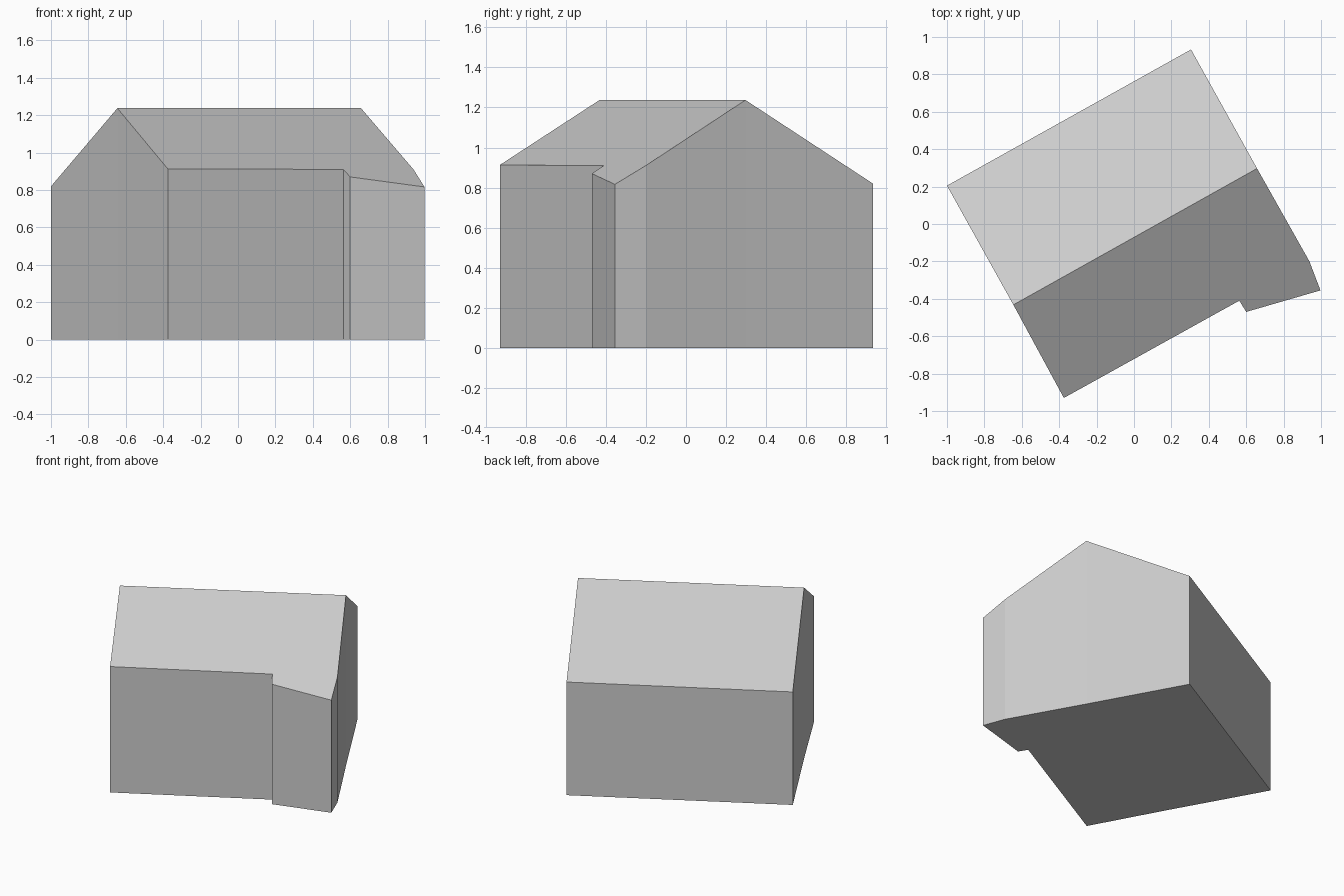
import bpy
import bmesh
from mathutils import Vector

cube = bpy.data.objects.get("Cube")
if cube:
    bpy.data.objects.remove(cube, do_unlink=True)

# Plain grey finish
grey = bpy.data.materials.new("light_grey")
grey.use_nodes = True
colour = (0.6, 0.6, 0.6, 1)
grey.diffuse_color = colour
grey.node_tree.nodes["Principled BSDF"].inputs["Base Color"].default_value = colour

# Footprint, counterclockwise; the ridge ends lie on the two gable walls
ridge_a, ridge_b = Vector((-0.645, -0.432)), Vector((0.658, 0.297))
front_edge = [Vector(p) for p in ((-0.375, -0.93), (0.563, -0.41), (0.6, -0.47),
                                  (0.997, -0.355), (0.938, -0.2))]
back_edge = [Vector(p) for p in ((0.305, 0.933), (-1.0, 0.205))]
footprint = [ridge_a, *front_edge, ridge_b, *back_edge]

RIDGE_HEIGHT, PITCH = 1.237, 0.573
along = (ridge_b - ridge_a).normalized()


def roof_height(p):
    """Roof falls evenly with distance from the ridge line."""
    return RIDGE_HEIGHT - PITCH * abs(along.cross(p - ridge_a))


bm = bmesh.new()
base = [bm.verts.new((p.x, p.y, 0)) for p in footprint]
eaves = [bm.verts.new((p.x, p.y, roof_height(p))) for p in footprint]
count = len(footprint)
ridge_end = len(front_edge) + 1

# Walls
for i in range(count):
    j = (i + 1) % count
    bm.faces.new((base[i], base[j], eaves[j], eaves[i]))

# Floor and the two roof slopes
bm.faces.new(base[::-1])
bm.faces.new(eaves[:ridge_end + 1])
bm.faces.new(eaves[ridge_end:] + eaves[:1])
bmesh.ops.recalc_face_normals(bm, faces=bm.faces)

mesh = bpy.data.meshes.new("house_shell")
bm.to_mesh(mesh)
bm.free()
mesh.materials.append(grey)
house = bpy.data.objects.new("house_shell", mesh)
bpy.context.collection.objects.link(house)
